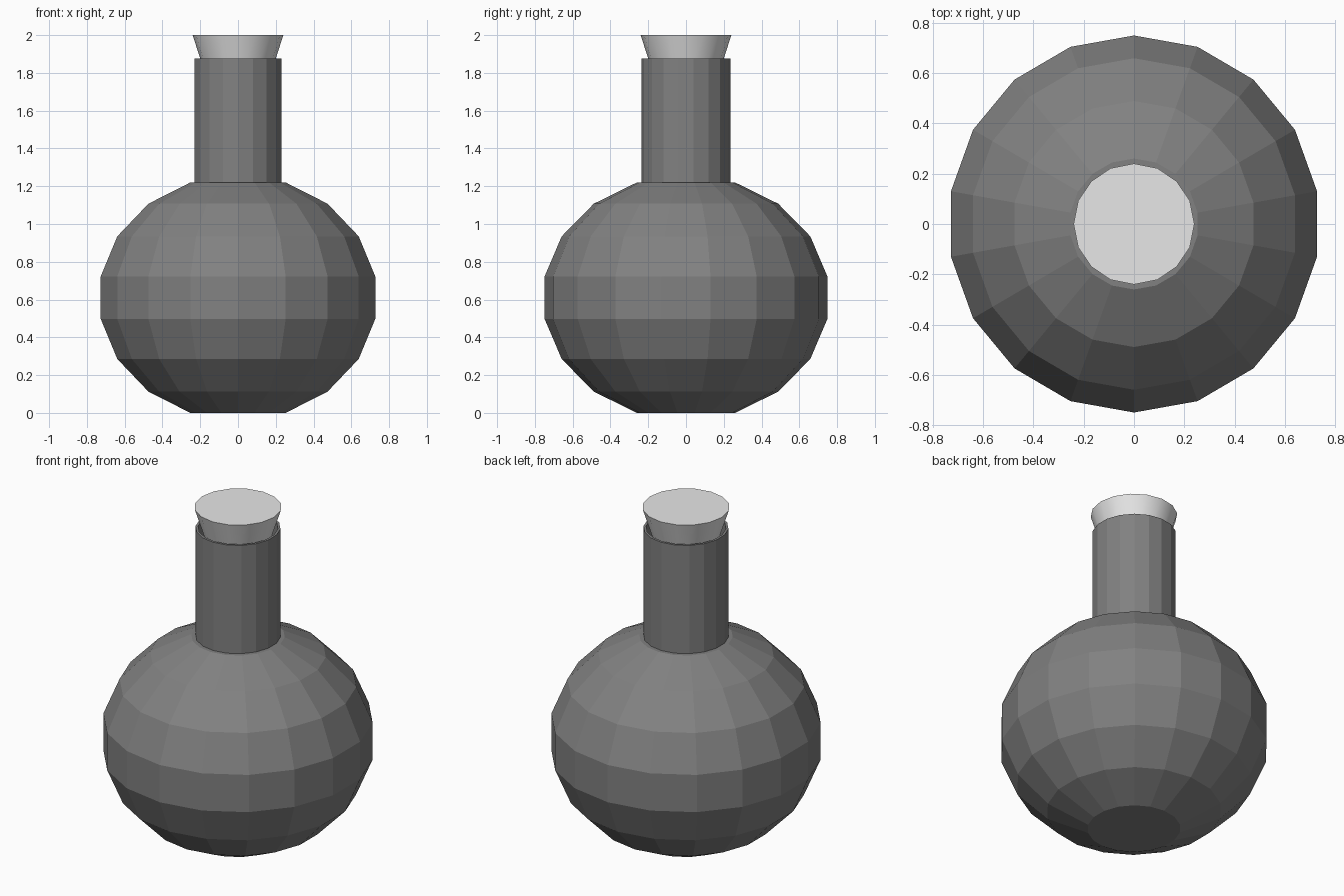
import bpy
import bmesh
import math

cube = bpy.data.objects.get("Cube")
if cube:
    bpy.data.objects.remove(cube, do_unlink=True)


def material(name, grey):
    mat = bpy.data.materials.new(name)
    mat.use_nodes = True
    colour = (grey, grey, grey, 1)
    mat.diffuse_color = colour
    mat.node_tree.nodes["Principled BSDF"].inputs["Base Color"].default_value = colour
    return mat


def lathe(name, profile, sides, mat, x_scale=1.0, caps=True):
    """Sweep (radius, height) points around z, with a corner on the +y axis."""
    bm = bmesh.new()
    rings = []
    for r, z in profile:
        ring = []
        for i in range(sides):
            a = math.pi / 2 + math.tau * i / sides
            ring.append(bm.verts.new((r * math.cos(a) * x_scale, r * math.sin(a), z)))
        rings.append(ring)
    for low, high in zip(rings, rings[1:]):
        for i in range(sides):
            j = (i + 1) % sides
            bm.faces.new((low[i], low[j], high[j], high[i]))
    if caps:
        bm.faces.new(rings[0][::-1])
        bm.faces.new(rings[-1])
    bmesh.ops.recalc_face_normals(bm, faces=bm.faces)
    mesh = bpy.data.meshes.new(name)
    bm.to_mesh(mesh)
    bm.free()
    mesh.materials.append(mat)
    obj = bpy.data.objects.new(name, mesh)
    bpy.context.collection.objects.link(obj)
    return obj


glass = material("dark grey glass", 0.22)
cork = material("pale grey stopper", 0.8)

# Round bulb: a slightly squashed ball with flat top and bottom
RADIUS, HALF_HEIGHT = 0.76, 0.61
bulb = []
for lat in range(-70, 71, 20):
    a = math.radians(lat)
    bulb.append((RADIUS * math.cos(a),
                 HALF_HEIGHT * (1 + math.sin(a) / math.sin(math.radians(70)))))
lathe("bulb", bulb, 18, glass, x_scale=0.986)

# Straight neck with a thin open rim, closed at the bottom of the bore
lathe("neck", [(0.236, 1.215), (0.236, 1.875), (0.222, 1.875), (0.222, 1.3)],
      18, glass, x_scale=0.986)

# Tapered stopper pushed into the neck
stopper = lathe("stopper", [(0.16, 1.75), (0.24, 2.0)], 16, cork)
bpy.ops.object.select_all(action="DESELECT")
stopper.select_set(True)
bpy.context.view_layer.objects.active = stopper
bpy.ops.object.shade_smooth_by_angle(angle=math.radians(35))
